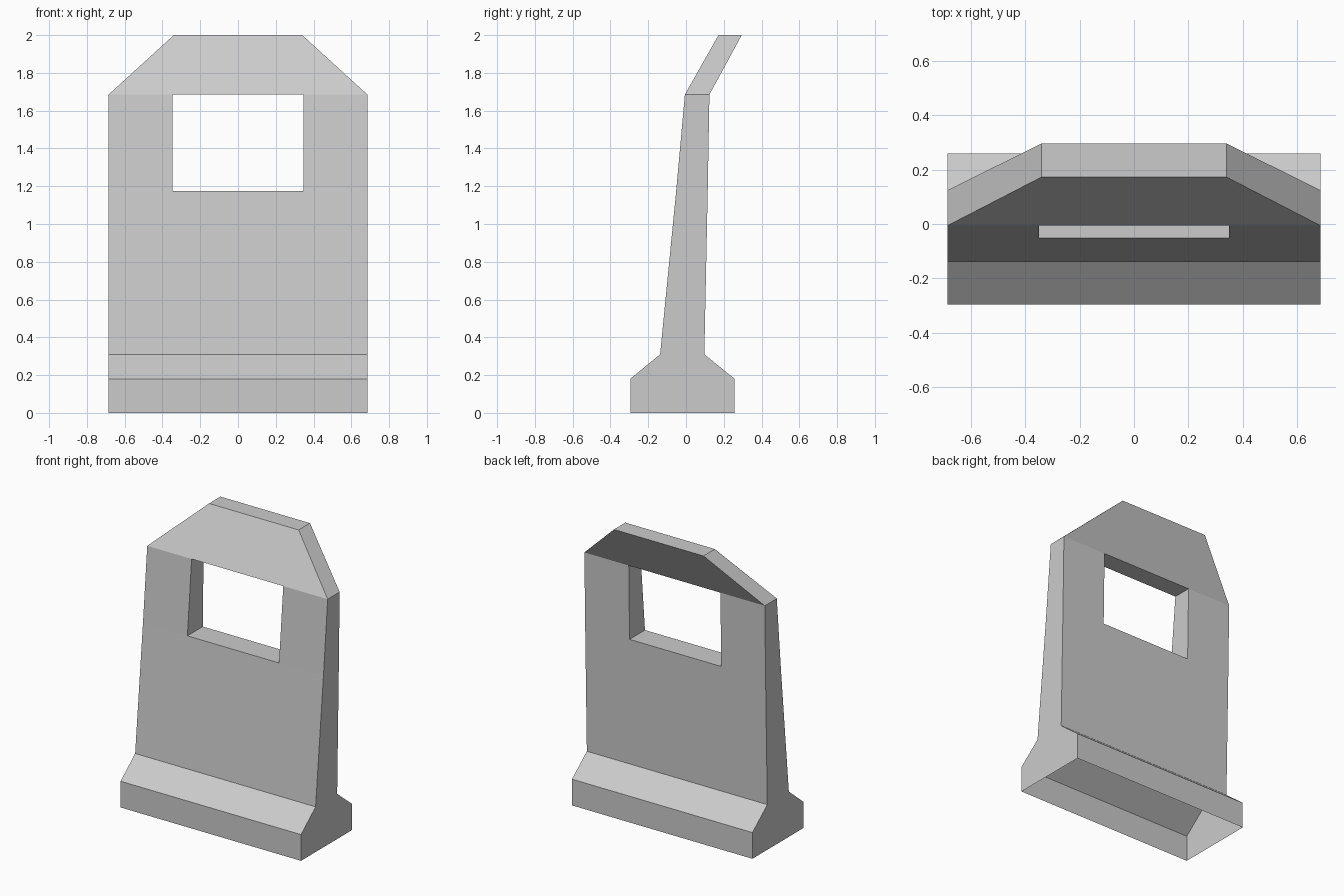
import bpy
import bmesh

old = bpy.data.objects.get("Cube")
if old:
    bpy.data.objects.remove(old, do_unlink=True)

# One plain concrete colour
grey = bpy.data.materials.new("concrete grey")
colour = (0.6, 0.6, 0.6, 1)
grey.use_nodes = True
grey.diffuse_color = colour
grey.node_tree.nodes["Principled BSDF"].inputs["Base Color"].default_value = colour

# Cross-section levels: height, front y, back y, half width
LEVELS = [
    (0.00, -0.295, 0.258, 0.685),    # foot
    (0.18, -0.295, 0.258, 0.685),    # top of foot
    (0.31, -0.137, 0.097, 0.685),    # start of wall
    (1.175, -0.052, 0.115, 0.685),   # window sill
    (1.685, -0.006, 0.124, 0.685),   # window head and bend
    (2.00, 0.172, 0.295, 0.34),      # tilted top
]
COLUMNS = (-1, -0.508, 0.508, 1)     # fractions of the half width
WINDOW = (3, 1)                      # row and column left open


def build_barrier():
    bm = bmesh.new()
    rows = [[[bm.verts.new((f * half, y, z)) for f in COLUMNS] for y in (front, back)]
            for z, front, back, half in LEVELS]
    n_rows, n_cols = len(LEVELS) - 1, len(COLUMNS) - 1

    def solid(r, c):
        return 0 <= r < n_rows and 0 <= c < n_cols and (r, c) != WINDOW

    for r in range(n_rows):
        for c in range(n_cols):
            if not solid(r, c):
                continue
            (f0, b0), (f1, b1) = rows[r], rows[r + 1]
            # Front and back skins
            bm.faces.new((f0[c], f0[c + 1], f1[c + 1], f1[c]))
            bm.faces.new((b0[c + 1], b0[c], b1[c], b1[c + 1]))
            # Ends, window reveals and top; the underside stays open
            if not solid(r, c - 1):
                bm.faces.new((b0[c], f0[c], f1[c], b1[c]))
            if not solid(r, c + 1):
                bm.faces.new((f0[c + 1], b0[c + 1], b1[c + 1], f1[c + 1]))
            if not solid(r + 1, c):
                bm.faces.new((f1[c], f1[c + 1], b1[c + 1], b1[c]))
            if r > 0 and not solid(r - 1, c):
                bm.faces.new((b0[c], b0[c + 1], f0[c + 1], f0[c]))

    # Drop vertices no face uses
    bmesh.ops.delete(bm, geom=[v for v in bm.verts if not v.link_faces], context='VERTS')
    mesh = bpy.data.meshes.new("barrier_wall")
    bm.to_mesh(mesh)
    bm.free()
    mesh.materials.append(grey)
    obj = bpy.data.objects.new("barrier_wall", mesh)
    bpy.context.collection.objects.link(obj)


build_barrier()
